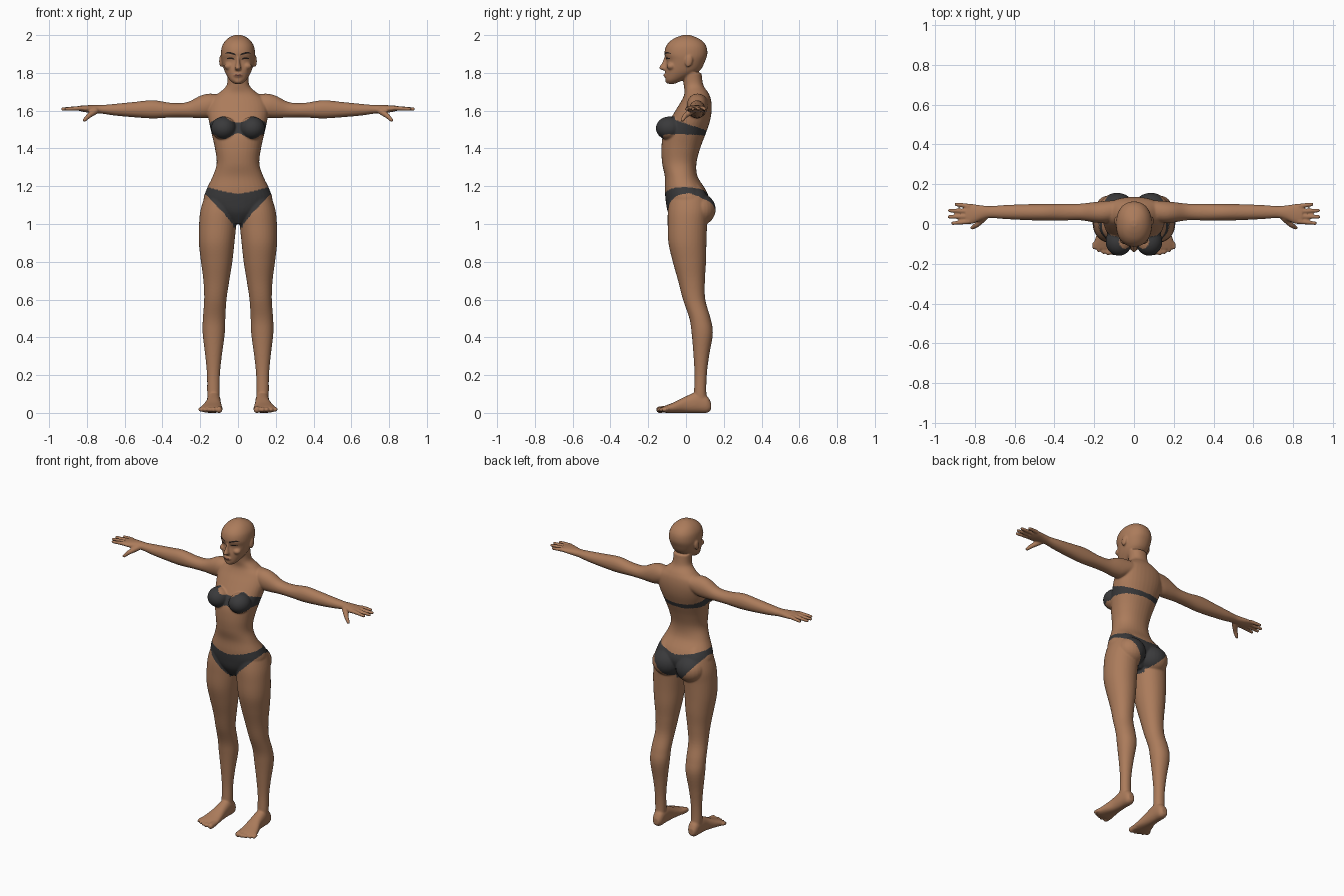
import bpy, bmesh, math
from mathutils import Vector, Matrix
from mathutils.bvhtree import BVHTree

if "Cube" in bpy.data.objects:
    bpy.data.objects.remove(bpy.data.objects["Cube"])


def material(name, col):
    m = bpy.data.materials.new(name)
    m.diffuse_color = (*col, 1)
    m.use_nodes = True
    m.node_tree.nodes["Principled BSDF"].inputs["Base Color"].default_value = m.diffuse_color
    return m


SKIN = material("skin", (0.41, 0.20, 0.105))
CLOTH = material("charcoal cloth", (0.042, 0.042, 0.044))
DARK = material("brow dark", (0.02, 0.014, 0.012))
LIP = material("lip", (0.28, 0.115, 0.075))

bm = bmesh.new()
ORDER = {'x': (1, 2, 0), 'y': (0, 2, 1), 'z': (0, 1, 2)}


def spline(p0, p1, p2, p3, t):
    return [0.5 * (2 * b + (c - a) * t + (2 * a - 5 * b + 4 * c - d) * t * t
                   + (3 * b - a - 3 * c + d) * t ** 3) for a, b, c, d in zip(p0, p1, p2, p3)]


def tube(axis, stations, power=2.0, side=1, n=36, steps=5):
    """Closed loft; each station is (position, a0, a1, b0, b1)."""
    s = [stations[0]] + list(stations) + [stations[-1]]
    rows = [spline(*s[i:i + 4], k / steps) for i in range(len(s) - 3) for k in range(steps)]
    rows.append(stations[-1])
    rings = []
    ia, ib, it = ORDER[axis]
    for t, a0, a1, b0, b1 in rows:
        ring = []
        for k in range(n):
            c, d = math.cos(2 * math.pi * k / n), math.sin(2 * math.pi * k / n)
            p = [0, 0, 0]
            p[it] = t
            p[ia] = (a0 + a1) / 2 + (a1 - a0) / 2 * math.copysign(abs(c) ** (2 / power), c)
            p[ib] = (b0 + b1) / 2 + (b1 - b0) / 2 * math.copysign(abs(d) ** (2 / power), d)
            p[0] *= side
            ring.append(bm.verts.new(p))
        rings.append(ring)
    for r, q in zip(rings, rings[1:]):
        for k in range(n):
            bm.faces.new((r[k], r[(k + 1) % n], q[(k + 1) % n], q[k]))
    bm.faces.new(rings[0][::-1])
    bm.faces.new(rings[-1])


def ball(center, radii, rot=None):
    m = Matrix.Translation(center) @ (rot or Matrix()) @ Matrix.Diagonal((*radii, 1))
    bmesh.ops.create_uvsphere(bm, u_segments=24, v_segments=16, radius=1, matrix=m)


def finger(a, b, r0, r1):
    """Rounded limb segment made of a chain of balls and a cone."""
    a, b = Vector(a), Vector(b)
    d = b - a
    m = Matrix.Translation((a + b) / 2) @ d.to_track_quat('Z', 'Y').to_matrix().to_4x4()
    bmesh.ops.create_cone(bm, cap_ends=True, segments=16, radius1=r0, radius2=r1,
                          depth=d.length, matrix=m)
    ball(a, (r0,) * 3)
    ball(b, (r1,) * 3)


def sym(rows):
    return [(z, -w, w, f, b) for z, w, f, b in rows]


# torso and neck
tube('z', sym([(1.0, .035, -.06, .06), (1.06, .125, -.095, .105), (1.12, .18, -.107, .125),
               (1.18, .168, -.112, .105), (1.25, .135, -.112, .062), (1.32, .113, -.126, .055),
               (1.40, .122, -.13, .075), (1.48, .14, -.12, .105), (1.55, .155, -.085, .128),
               (1.61, .16, -.05, .136), (1.66, .145, -.02, .132), (1.695, .1, -.008, .118),
               (1.735, .06, -.012, .092), (1.80, .056, -.02, .082)]), 2.2)
# head
tube('z', sym([(1.742, .02, -.096, -.06), (1.76, .042, -.108, -.02), (1.79, .062, -.11, .04),
               (1.82, .075, -.109, .08), (1.865, .087, -.103, .102), (1.90, .0905, -.114, .113),
               (1.94, .085, -.106, .108), (1.97, .067, -.082, .086), (1.99, .042, -.047, .05),
               (2.001, .014, -.012, .018)]), 2.2)
# nose, lips and chin
tube('z', sym([(1.813, .012, -.122, -.09), (1.825, .017, -.143, -.09),
               (1.85, .011, -.129, -.085), (1.888, .008, -.113, -.08)]))
ball((0, -.106, 1.787), (.025, .014, .010))
ball((0, -.094, 1.757), (.021, .016, .014))

for s in (1, -1):
    # ear, cheek, breast, buttock
    ball((s * .09, .015, 1.862), (.010, .020, .032), Matrix.Rotation(-.2, 4, 'X'))
    ball((s * .047, -.078, 1.835), (.026, .024, .02))
    ball((s * .076, -.088, 1.507), (.067, .072, .062))
    ball((s * .085, .073, 1.077), (.092, .084, .085))
    # leg
    tube('z', [(.03, .10, .158, .04, .12), (.1, .097, .163, .042, .108),
               (.2, .096, .164, .045, .11), (.3, .086, .173, .04, .122),
               (.42, .07, .187, .03, .142), (.5, .067, .186, .018, .13),
               (.6, .061, .179, -.016, .102), (.7, .046, .183, -.042, .1),
               (.8, .03, .196, -.07, .106), (.9, .019, .207, -.093, .108),
               (1.0, .009, .206, -.097, .112), (1.08, .004, .197, -.095, .12),
               (1.16, .02, .168, -.08, .105), (1.22, .05, .125, -.05, .06)], 2.1, s)
    # foot and toes
    tube('y', [(.132, .11, .148, .015, .055), (.11, .095, .16, 0, .09), (.06, .092, .165, 0, .11),
               (.0, .09, .17, 0, .088), (-.06, .084, .19, 0, .058), (-.1, .081, .202, 0, .042),
               (-.125, .088, .198, .003, .032)], 2.3, s)
    for i in range(5):
        r = .018 if i == 0 else .0135 - .0007 * i
        x = .1 + (.029 + .0235 * (i - 1) if i else 0)
        y = (-.143, -.148, -.142, -.133, -.121)[i]
        finger((s * x, -.1, .02), (s * x, y + .003, .017), r, r)
    # arm and palm
    tube('x', [(.08, .02, .12, 1.60, 1.685), (.15, .005, .115, 1.565, 1.69),
               (.2, .008, .11, 1.56, 1.679), (.27, .019, .102, 1.564, 1.645),
               (.35, .018, .101, 1.564, 1.641), (.45, .017, .101, 1.559, 1.655),
               (.55, .02, .099, 1.565, 1.646), (.65, .025, .095, 1.574, 1.636),
               (.72, .03, .09, 1.584, 1.63), (.76, .022, .093, 1.587, 1.63),
               (.81, .001, .1, 1.592, 1.628), (.845, .001, .101, 1.6, 1.625)], 2.1, s)
    # fingers and thumb
    for y0, y1, tip in ((.012, .004, .91), (.038, .036, .928), (.064, .068, .926), (.09, .099, .893)):
        finger((s * .83, y0, 1.613), (s * tip, y1, 1.609), .0125, .0095)
    finger((s * .755, .03, 1.598), (s * .79, -.005, 1.573), .018, .0135)
    finger((s * .79, -.005, 1.573), (s * .813, -.019, 1.55), .0135, .010)

bmesh.ops.recalc_face_normals(bm, faces=bm.faces[:])
rough = bpy.data.meshes.new("body")
bm.to_mesh(rough)
bm.free()
body = bpy.data.objects.new("body", rough)
bpy.context.collection.objects.link(body)

# fuse all parts into one smooth skin
rem = body.modifiers.new("fuse", 'REMESH')
rem.mode = 'VOXEL'
rem.voxel_size = .005
smo = body.modifiers.new("soften", 'SMOOTH')
smo.factor, smo.iterations = .5, 6
dg = bpy.context.evaluated_depsgraph_get()
mesh = bpy.data.meshes.new_from_object(body.evaluated_get(dg))
body.modifiers.clear()
body.data = mesh
mesh.materials.clear()
mesh.materials.append(SKIN)
mesh.materials.append(CLOTH)


def bump(x, c, w):
    return math.exp(-((x - c) / w) ** 2)


def clothed(p):
    x, y, z = abs(p.x), p.y, p.z
    if x < .18 and 1.4 < z < 1.6:  # bandeau top
        if y < -.06:
            hi, lo = 1.535 + .035 * bump(x, .085, .045), 1.485 - .035 * bump(x, .075, .05)
        else:
            t = min(1, (y + .06) / .17)
            hi, lo = 1.552 - .057 * t, 1.478 - .010 * t
        return lo < z < hi
    if x < .22 and .97 < z < 1.25:  # briefs
        hi = 1.16 + .036 * (x / .165) ** 1.3
        lo = .98 if x < .025 else 1.0 + .15 * (max(0, x - .03) / .135) ** (.9 if y < 0 else 1.3)
        return lo < z < hi
    return False


for f in mesh.polygons:
    f.use_smooth = True
    f.material_index = int(clothed(f.center))

tree = BVHTree.FromPolygons([v.co for v in mesh.vertices], [p.vertices[:] for p in mesh.polygons])


def face_strip(name, points, mat, side=1):
    """Thin plate laid on the face; points are (x, z, half height)."""
    b = bmesh.new()
    rows = []
    for p, q in zip(points, points[1:]):
        for k in range(4):
            rows.append([u + (v - u) * k / 4 for u, v in zip(p, q)])
    rows.append(points[-1])
    grid = []
    for x, z, h in rows:
        line = []
        for e in (-1, 0, 1):
            hit = tree.ray_cast(Vector((side * x, -1, z + e * h)), Vector((0, 1, 0)))[0]
            line.append(b.verts.new((side * x, hit.y - .0018, z + e * h)))
        grid.append(line)
    for r, q in zip(grid, grid[1:]):
        for k in range(2):
            vs = (r[k], q[k], q[k + 1], r[k + 1])
            b.faces.new(vs if side > 0 else vs[::-1])
    me = bpy.data.meshes.new(name)
    b.to_mesh(me)
    b.free()
    me.materials.append(mat)
    bpy.context.collection.objects.link(bpy.data.objects.new(name, me))


# eyebrows, lash lines and lips
for s, tag in ((1, "left"), (-1, "right")):
    face_strip(tag + "_eyebrow", [(.014, 1.897, .004), (.035, 1.904, .005), (.055, 1.908, .004),
                                  (.07, 1.901, .001)], DARK, s)
    face_strip(tag + "_eye", [(.018, 1.871, .001), (.03, 1.877, .0045), (.045, 1.877, .0045),
                              (.06, 1.876, .001)], DARK, s)
face_strip("lips", [(-.023, 1.787, .001), (-.010, 1.788, .007), (0, 1.787, .007),
                    (.010, 1.788, .007), (.023, 1.787, .001)], LIP)
